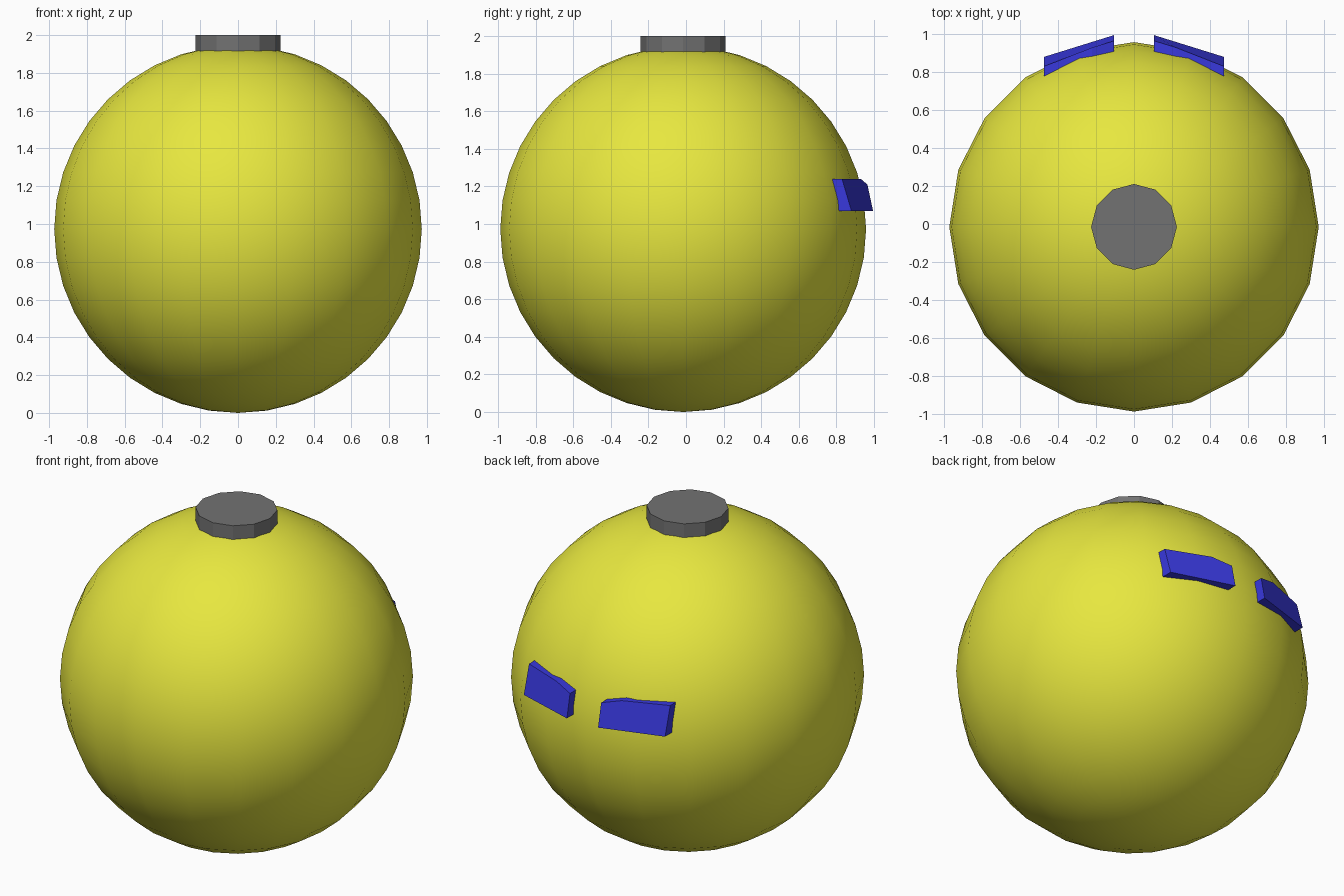
import bpy, bmesh

if "Cube" in bpy.data.objects:
    bpy.data.objects.remove(bpy.data.objects["Cube"])

CY = -0.015   # centre of the ball in y
R = 0.973     # ball radius


def material(name, color):
    m = bpy.data.materials.new(name)
    m.diffuse_color = (*color, 1)
    m.use_nodes = True
    m.node_tree.nodes["Principled BSDF"].inputs["Base Color"].default_value = m.diffuse_color
    return m


yellow = material("yellow", (0.8, 0.8, 0.05))
dark = material("dark_grey", (0.17, 0.17, 0.17))
blue = material("blue", (0.04, 0.04, 0.72))

# Round body
bpy.ops.mesh.primitive_uv_sphere_add(segments=20, ring_count=20, radius=R,
                                     location=(0, CY, R))
body = bpy.context.object
body.name = "body"
body.data.materials.append(yellow)
bpy.ops.object.shade_smooth()

# Twelve-sided cap, sunk slightly into the top
bpy.ops.mesh.primitive_cylinder_add(vertices=12, radius=0.226, depth=0.10,
                                    location=(0, CY, 1.95))
cap = bpy.context.object
cap.name = "top_cap"
cap.data.materials.append(dark)

# Blue eye plates: a five-cornered outline pushed back into the body
OUTLINE = [(0.475, 0.88, 1.07), (0.475, 0.83, 1.24), (0.22, 0.93, 1.24),
           (0.105, 0.965, 1.21), (0.105, 0.995, 1.07)]


def eye(name, side):
    bm = bmesh.new()
    face = bm.faces.new([bm.verts.new((side * x, y, z)) for x, y, z in OUTLINE])
    ext = bmesh.ops.extrude_face_region(bm, geom=[face], use_keep_orig=True)
    new = [g for g in ext["geom"] if isinstance(g, bmesh.types.BMVert)]
    bmesh.ops.translate(bm, verts=new, vec=(0, -0.13, 0))
    bmesh.ops.recalc_face_normals(bm, faces=bm.faces)
    mesh = bpy.data.meshes.new(name)
    bm.to_mesh(mesh)
    bm.free()
    mesh.materials.append(blue)
    bpy.context.collection.objects.link(bpy.data.objects.new(name, mesh))


eye("eye_right", 1)
eye("eye_left", -1)
